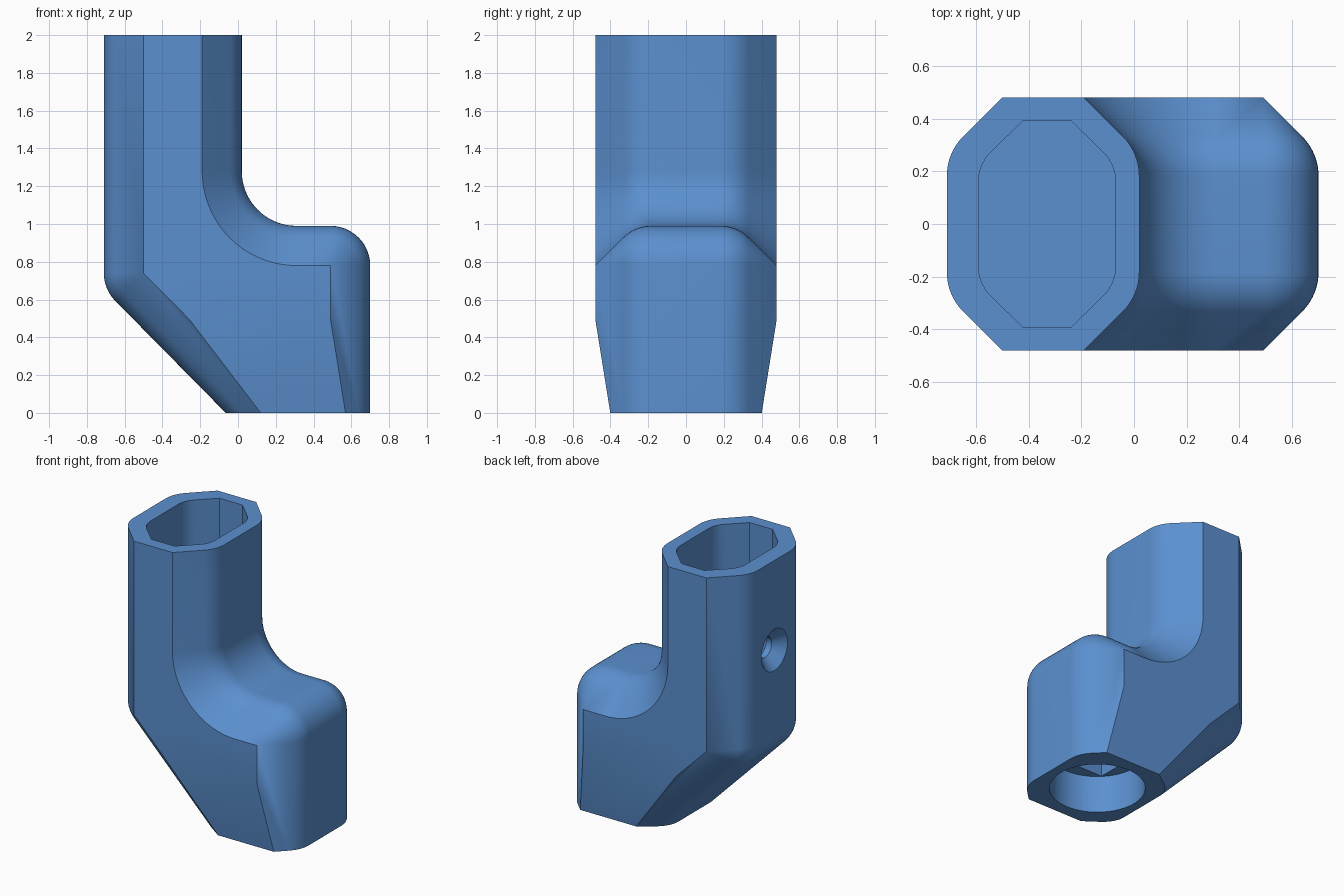
import bpy, bmesh, math
from mathutils import Vector

if "Cube" in bpy.data.objects:
    bpy.data.objects.remove(bpy.data.objects["Cube"])

blue = bpy.data.materials.new("blue plastic")
blue.diffuse_color = (0.105, 0.28, 0.63, 1)
blue.use_nodes = True
blue.node_tree.nodes["Principled BSDF"].inputs["Base Color"].default_value = blue.diffuse_color


def make_object(name, bm):
    bmesh.ops.remove_doubles(bm, verts=bm.verts, dist=1e-4)
    bmesh.ops.recalc_face_normals(bm, faces=bm.faces)
    mesh = bpy.data.meshes.new(name)
    bm.to_mesh(mesh)
    bm.free()
    mesh.materials.append(blue)
    obj = bpy.data.objects.new(name, mesh)
    bpy.context.collection.objects.link(obj)
    return obj


def arc(cx, cz, r, a0, a1, n=12):
    angles = [math.radians(a0 + (a1 - a0) * i / n) for i in range(n + 1)]
    return [(cx + r * math.cos(a), cz + r * math.sin(a)) for a in angles]


def loft(bm, rings):
    """Join rings of equal length and cap both ends."""
    loops = [[bm.verts.new(p) for p in ring] for ring in rings]
    for a, b in zip(loops, loops[1:]):
        for i in range(len(a)):
            j = (i + 1) % len(a)
            bm.faces.new((a[i], a[j], b[j], b[i]))
    bm.faces.new(loops[0])
    bm.faces.new(loops[-1])


# Side outline, offset inward by d (top and bottom ends stay flush)
def outline(d):
    return ([(-0.71 + d, 2), (0.02 - d, 2)]
            + arc(0.31, 1.28, 0.29 + d, 180, 270, 18)
            + arc(0.49, 0.78, 0.21 - d, 90, 0)
            + [(0.70 - d, 0), (-0.065 + d * math.sqrt(2), 0)]
            + arc(-0.50, 0.74, 0.21 - d, 225, 180))


# Body: outlines stacked across the width, with rounded chamfers
half = [(0.48, 0.21)] + [(y, 0.21 - c) for y, c in arc(0.183, 0, 0.21, 45, 90, 10)]
levels = [(-y, d) for y, d in half] + [(y, d) for y, d in reversed(half)]
bm = bmesh.new()
loft(bm, [[(x, y, z) for x, z in outline(d)] for y, d in levels])
bmesh.ops.remove_doubles(bm, verts=bm.verts, dist=1e-4)
bmesh.ops.recalc_face_normals(bm, faces=bm.faces)
# Tapered foot: slice both flanks below z = 0.5
for s in (1, -1):
    cut = bmesh.ops.bisect_plane(bm, geom=bm.verts[:] + bm.edges[:] + bm.faces[:],
                                 plane_co=Vector((0, s * 0.401, 0)),
                                 plane_no=Vector((0, s, -0.16)), clear_outer=True)
    edges = [e for e in cut["geom_cut"] if isinstance(e, bmesh.types.BMEdge)]
    bmesh.ops.holes_fill(bm, edges=[e for e in edges if e.is_boundary], sides=0)
body = make_object("elbow_body", bm)


def prism(name, points, z0, z1):
    bm = bmesh.new()
    loft(bm, [[(x, y, z) for x, y in points] for z in (z0, z1)])
    return make_object(name, bm)


# Upper socket with rounded-chamfer section
corner = [(0.0925, 0.39)] + arc(0.26 - 0.157, 0.16, 0.157, 45, 0, 8)
quads = (corner + [(x, -y) for x, y in reversed(corner)]
         + [(-x, -y) for x, y in corner] + [(-x, y) for x, y in reversed(corner)])
socket = prism("socket_cutter", [(x - 0.33, y) for x, y in quads], 0.95, 2.2)

# Round recess in the foot, with a square pocket above it
recess = prism("foot_recess_cutter", arc(0.315, 0, 0.315, 0, 352.5, 47), -0.2, 0.27)
s = 0.219
pocket = prism("square_pocket_cutter",
               [(0.315 + a * s, b * s) for a, b in ((1, 1), (-1, 1), (-1, -1), (1, -1))],
               0.2, 0.6)

# Countersunk screw hole through the outer wall into the socket
bm = bmesh.new()
loft(bm, [[(x, y, z) for y, z in arc(0, 1.35, r, 0, 350, 35)]
          for x, r in ((-0.75, 0.19), (-0.635, 0.075), (-0.45, 0.075))])
screw = make_object("screw_hole_cutter", bm)

for cutter in (socket, recess, pocket, screw):
    mod = body.modifiers.new(cutter.name, "BOOLEAN")
    mod.operation = "DIFFERENCE"
    mod.solver = "EXACT"
    mod.object = cutter

# Bake the cuts, then remove the cutters and shade
bpy.context.view_layer.objects.active = body
body.select_set(True)
for mod in list(body.modifiers):
    bpy.ops.object.modifier_apply(modifier=mod.name)
for cutter in (socket, recess, pocket, screw):
    bpy.data.objects.remove(cutter)
bpy.ops.object.shade_smooth_by_angle(angle=math.radians(25))
